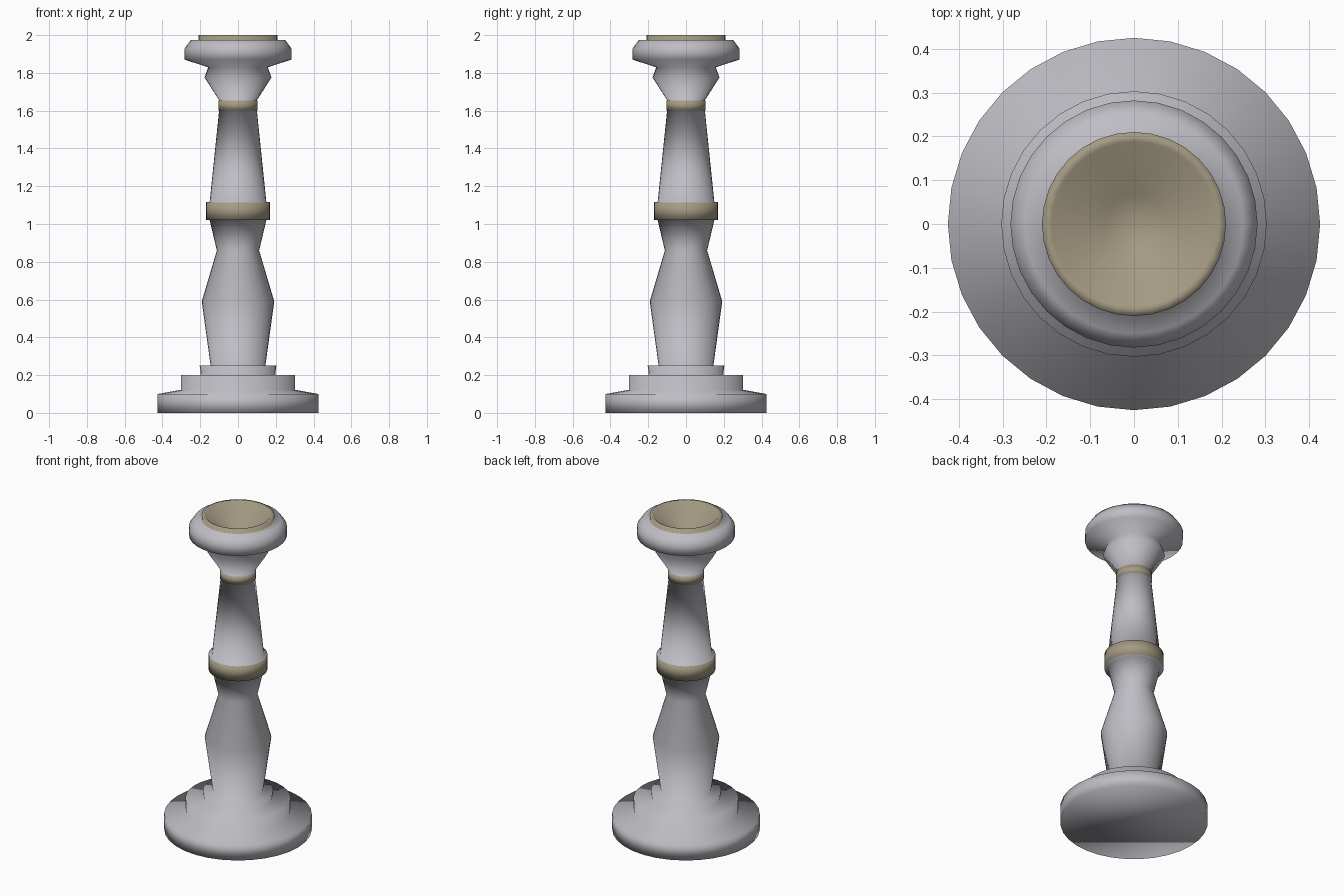
import bpy, bmesh, math

if "Cube" in bpy.data.objects:
    bpy.data.objects.remove(bpy.data.objects["Cube"])

SIDES = 32


def material(name, rgb):
    m = bpy.data.materials.new(name)
    m.diffuse_color = (*rgb, 1)
    m.use_nodes = True
    m.node_tree.nodes["Principled BSDF"].inputs["Base Color"].default_value = m.diffuse_color
    return m


grey = material("pale grey", (0.52, 0.51, 0.55))
tan = material("dull gold", (0.37, 0.325, 0.225))

# Profile points: radius, height, and material of the band that starts there
profile = [
    (0.425, 0.0, 0), (0.425, 0.10, 0), (0.303, 0.122, 0), (0.303, 0.20, 0),   # foot
    (0.197, 0.20, 0), (0.203, 0.25, 0), (0.145, 0.25, 0),                     # step
    (0.192, 0.59, 0), (0.112, 0.86, 0), (0.15, 1.02, 0),                      # lower stem
    (0.17, 1.02, 1), (0.17, 1.115, 0), (0.15, 1.118, 0),                      # large ring
    (0.10, 1.60, 0), (0.104, 1.60, 1), (0.104, 1.655, 0), (0.10, 1.655, 0),   # small ring
    (0.177, 1.775, 0), (0.158, 1.83, 0),                                      # neck
    (0.282, 1.87, 0), (0.282, 1.93, 0), (0.25, 1.975, 0),                     # head
    (0.21, 1.975, 1), (0.21, 2.0, 1), (0.188, 2.0, 1), (0.067, 1.88, 1),      # cup
]

# Spin the profile into one turned body
bm = bmesh.new()
rings = []
for r, z, _ in profile:
    rings.append([bm.verts.new((r * math.cos(2 * math.pi * i / SIDES),
                                r * math.sin(2 * math.pi * i / SIDES), z))
                  for i in range(SIDES)])
for k in range(len(rings) - 1):
    a, b = rings[k], rings[k + 1]
    for i in range(SIDES):
        j = (i + 1) % SIDES
        f = bm.faces.new((a[i], a[j], b[j], b[i]))
        f.material_index = profile[k][2]
bm.faces.new(rings[0][::-1])                      # underside
bm.faces.new(rings[-1]).material_index = 1        # cup floor
for f in bm.faces:
    f.smooth = True

mesh = bpy.data.meshes.new("candlestick")
bm.to_mesh(mesh)
bm.free()
mesh.materials.append(grey)
mesh.materials.append(tan)
body = bpy.data.objects.new("candlestick", mesh)
bpy.context.collection.objects.link(body)
